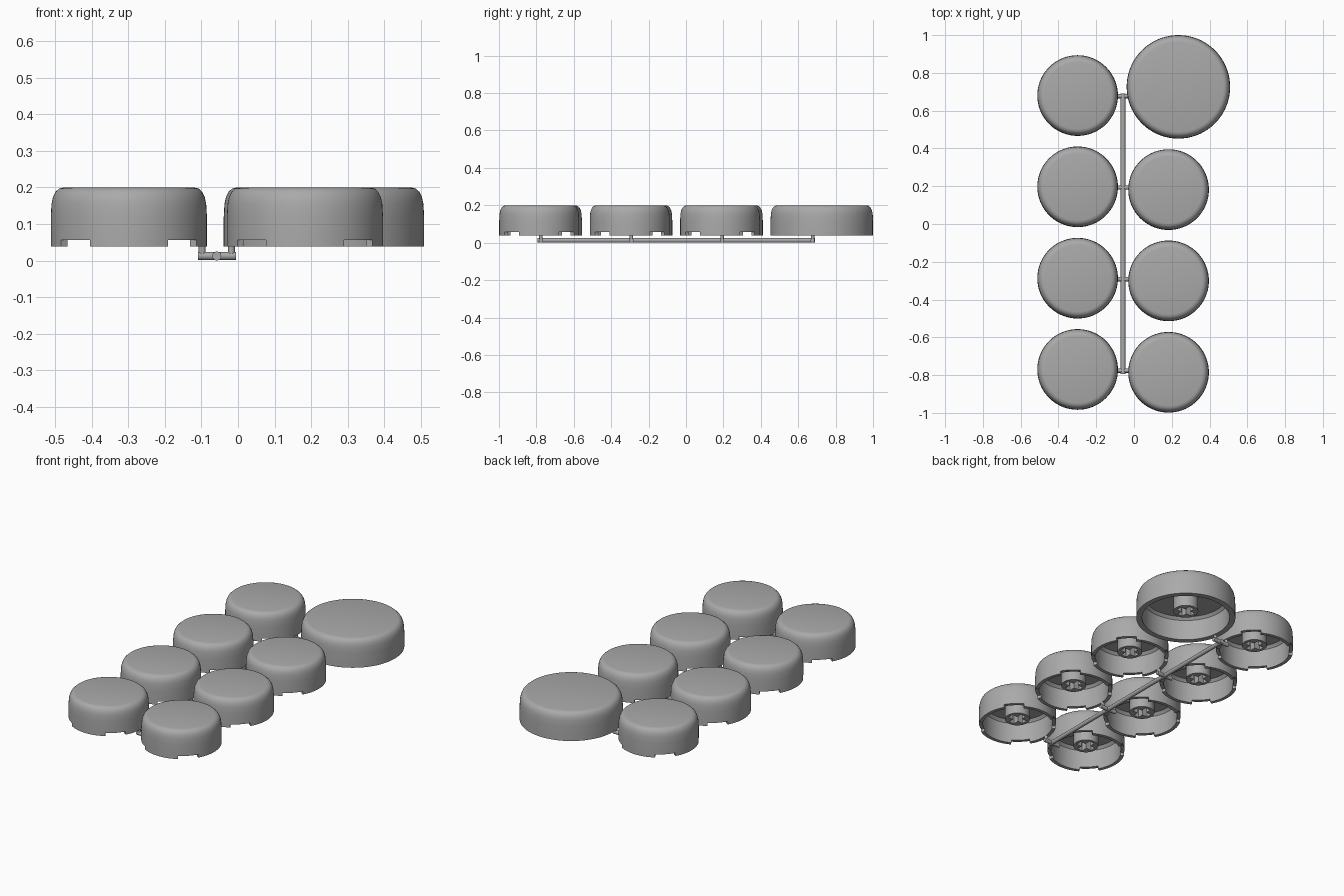
import bpy, bmesh, math

cube = bpy.data.objects.get("Cube")
if cube:
    bpy.data.objects.remove(cube, do_unlink=True)

grey = bpy.data.materials.new("plain_grey")
grey.use_nodes = True
colour = (0.4, 0.4, 0.4, 1)
grey.diffuse_color = colour
grey.node_tree.nodes["Principled BSDF"].inputs["Base Color"].default_value = colour

BASE, TOP, NOTCH = 0.038, 0.2, 0.056
CEILING, STEM_END = 0.175, 0.078
STEPS = 72


def finish(name, bm, location=(0, 0, 0), smooth=True):
    bmesh.ops.remove_doubles(bm, verts=bm.verts, dist=1e-5)
    bmesh.ops.recalc_face_normals(bm, faces=bm.faces)
    mesh = bpy.data.meshes.new(name)
    bm.to_mesh(mesh)
    bm.free()
    mesh.materials.append(grey)
    obj = bpy.data.objects.new(name, mesh)
    obj.location = location
    bpy.context.collection.objects.link(obj)
    if smooth:
        bpy.ops.object.select_all(action="DESELECT")
        obj.select_set(True)
        bpy.context.view_layer.objects.active = obj
        bpy.ops.object.shade_smooth_by_angle(angle=math.radians(35))
    return obj


def lathe(bm, profile, start=0.0, sweep=360.0, closed=False):
    """Revolve (radius, z) points about z; closed makes a capped arc of a ring."""
    verts = [bm.verts.new((r * math.cos(start), r * math.sin(start), z)) for r, z in profile]
    ends = verts + verts[:1] if closed else verts
    edges = [bm.edges.new(pair) for pair in zip(ends, ends[1:])]
    if closed:
        bm.faces.new(verts)
    result = bmesh.ops.spin(bm, geom=edges, cent=(0, 0, 0), axis=(0, 0, 1),
                            angle=math.radians(sweep), steps=round(STEPS * sweep / 360))
    if closed:
        bm.faces.new([g for g in result["geom_last"] if isinstance(g, bmesh.types.BMVert)])


def stem(name, location):
    """Round post with a cross-shaped socket."""
    curve = bpy.data.curves.new(name, "CURVE")
    curve.dimensions, curve.fill_mode = "2D", "BOTH"
    curve.extrude = (CEILING + 0.005 - STEM_END) / 2
    circle = [(0.069 * math.cos(a), 0.069 * math.sin(a))
              for a in (math.tau * i / 40 for i in range(40))]
    arm, half = 0.052, 0.017
    cross = []
    for c, s in ((1, 0), (0, 1), (-1, 0), (0, -1)):
        for x, y in ((arm, -half), (arm, half), (half, half)):
            cross.append((x * c - y * s, x * s + y * c))
    for outline in (circle, cross):
        spline = curve.splines.new("POLY")
        spline.points.add(len(outline) - 1)
        spline.use_cyclic_u = True
        for point, (x, y) in zip(spline.points, outline):
            point.co = (x, y, 0, 1)
    temp = bpy.data.objects.new(name + "_outline", curve)
    bpy.context.collection.objects.link(temp)
    bpy.context.view_layer.update()
    bm = bmesh.new()
    bm.from_mesh(temp.to_mesh())
    temp.to_mesh_clear()
    bpy.data.objects.remove(temp, do_unlink=True)
    finish(name, bm, (*location, (CEILING + 0.005 + STEM_END) / 2))


def cap(name, x, y, radius, wall, notched):
    """Hollow round cap with a softened top edge."""
    inner = radius - wall
    low = NOTCH if notched else BASE
    bm = bmesh.new()
    rounding = [(0.0, 0.12), (0.002, 0.155), (0.006, 0.174), (0.013, 0.188),
                (0.023, 0.197), (0.036, TOP)]
    lathe(bm, [(0, CEILING), (inner - 0.015, CEILING), (inner, CEILING - 0.015),
               (inner, low), (radius, low)]
          + [(radius - inset, z) for inset, z in rounding] + [(0, TOP)])
    finish(name, bm, (x, y, 0))
    # Four rim tabs leave the diagonal notches open
    if notched:
        bm = bmesh.new()
        for k in range(4):
            lathe(bm, [(inner, BASE), (radius, BASE), (radius, NOTCH), (inner, NOTCH)],
                  math.radians(90 * k - 30), 60, closed=True)
        finish(name + "_rim_tabs", bm, (x, y, 0))
    stem(name + "_stem", (x, y))


def rod(name, start, end, radius=0.0115):
    """Thin round runner along one axis."""
    a, b = (sum(p) for p in (start, end))
    bm = bmesh.new()
    bmesh.ops.create_cone(bm, cap_ends=True, segments=12, radius1=radius,
                          radius2=radius, depth=b - a)
    obj = finish(name, bm, [(p + q) / 2 for p, q in zip(start, end)])
    if start[1] != end[1]:
        obj.rotation_euler.x = math.pi / 2
    elif start[0] != end[0]:
        obj.rotation_euler.y = math.pi / 2


# Caps in two columns, one of them larger
for i, y in enumerate((0.68, 0.197, -0.287, -0.77)):
    cap(f"right_cap_{i + 1}", -0.2985, y, 0.2135, 0.02, True)
for i, y in enumerate((0.182, -0.301, -0.785)):
    cap(f"left_cap_{i + 1}", 0.183, y, 0.2135, 0.02, True)
cap("large_cap", 0.235, 0.726, 0.274, 0.032, False)

# Runner frame joining the caps underneath
rod("long_runner", (-0.058, -0.795, 0.0125), (-0.058, 0.69, 0.0125), 0.0125)
for i, y in enumerate((0.677, 0.193, -0.292, -0.776)):
    rod(f"cross_runner_{i + 1}", (-0.109, y, 0.0125), (-0.006, y, 0.0125))
    for side, x in (("right", -0.098), ("left", -0.018)):
        rod(f"{side}_post_{i + 1}", (x, y, 0.0125), (x, y, BASE + 0.004), 0.0095)
